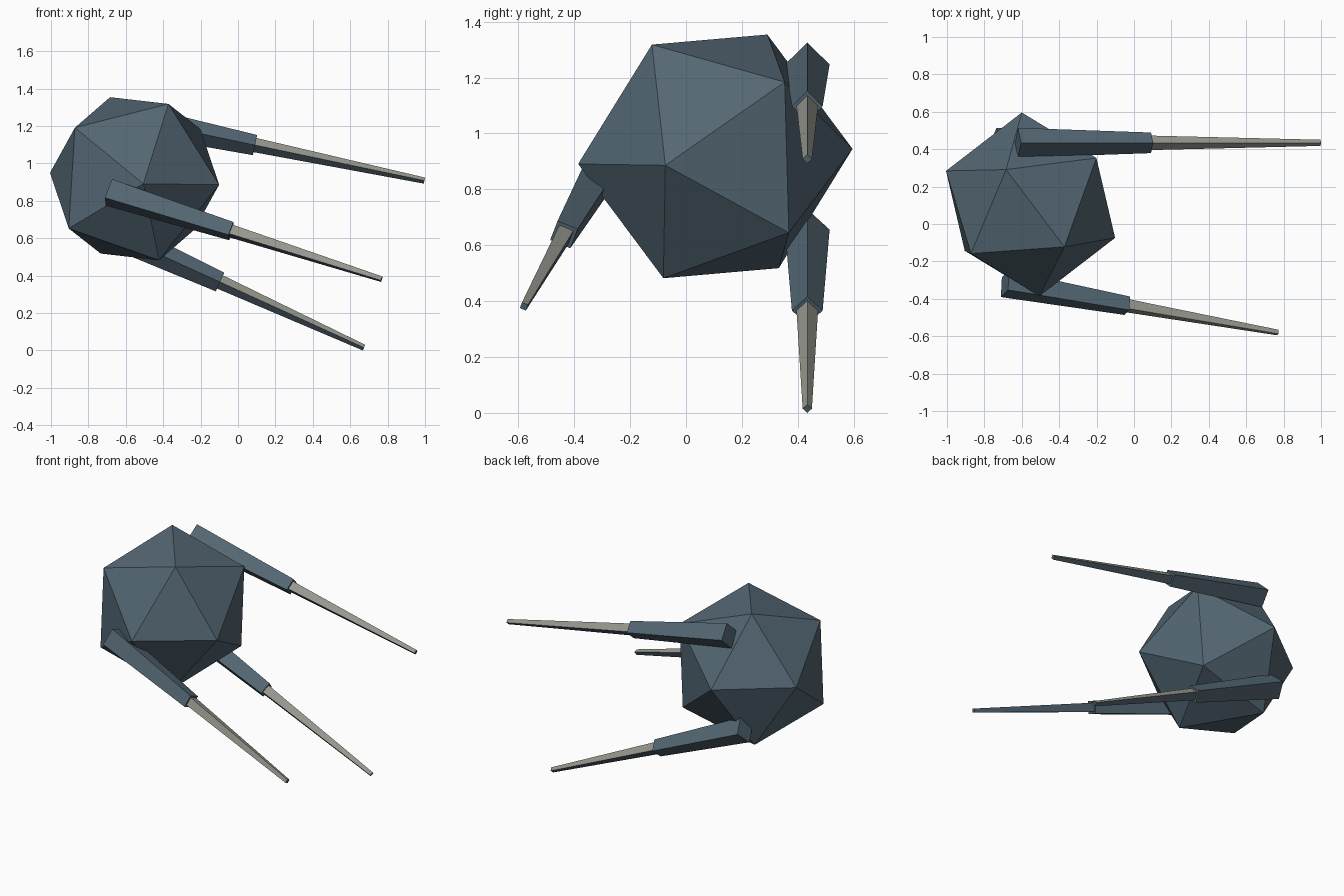
import bpy, bmesh
from mathutils import Vector

if "Cube" in bpy.data.objects:
    bpy.data.objects.remove(bpy.data.objects["Cube"])


def material(name, rgb):
    m = bpy.data.materials.new(name)
    m.diffuse_color = (*rgb, 1)
    m.use_nodes = True
    m.node_tree.nodes["Principled BSDF"].inputs["Base Color"].default_value = m.diffuse_color
    return m


BLUE = material("slate blue", (0.088, 0.135, 0.172))
GREY = material("warm grey", (0.31, 0.32, 0.275))


def finish(bm, name, mats):
    bmesh.ops.recalc_face_normals(bm, faces=bm.faces)
    me = bpy.data.meshes.new(name)
    bm.to_mesh(me)
    bm.free()
    for m in mats:
        me.materials.append(m)
    ob = bpy.data.objects.new(name, me)
    bpy.context.collection.objects.link(ob)
    return ob


def spike(name, a, b, ra, rb, up, mats):
    """Tapered square bar from a to b with a corner edge pointing up."""
    d = (b - a).normalized()
    u = (up - d * up.dot(d)).normalized()
    s = d.cross(u)
    bm = bmesh.new()
    rings = [[bm.verts.new(p + c * r) for c in (u, s, -u, -s)]
             for p, r in ((a, ra), (b, rb))]
    for i in range(4):
        j = (i + 1) % 4
        f = bm.faces.new((rings[0][i], rings[0][j], rings[1][j], rings[1][i]))
        # the two upper faces take the last colour, the lower ones the first
        if i in (0, 3):
            f.material_index = len(mats) - 1
    for r in rings:
        bm.faces.new(r)
    return finish(bm, name, mats)


# Body: tilted icosahedron, six axes mirrored through the centre
centre = Vector((-0.553, 0.105, 0.918))
axes = [(-0.131, 0.186, 0.436), (0.181, -0.227, 0.400), (0.452, -0.179, -0.032),
        (0.047, -0.491, -0.027), (0.352, 0.248, 0.266), (-0.319, -0.263, 0.273)]
bm = bmesh.new()
for ax in axes:
    for sign in (1, -1):
        bm.verts.new(centre + Vector(ax) * sign)
bmesh.ops.convex_hull(bm, input=bm.verts)
finish(bm, "body", [BLUE])

# Arms: root, joint, tip and the direction of the upper edge
arms = {
    "upper_back": ((-0.62, 0.434, 1.247), (0.091, 0.434, 1.098), (0.997, 0.434, 0.908), (0, 0, 1)),
    "lower_back": ((-0.735, 0.434, 0.656), (-0.096, 0.434, 0.366), (0.674, 0.434, 0.015), (0, 0, 1)),
    "front": ((-0.69, -0.319, 0.845), (-0.036, -0.437, 0.638), (0.768, -0.580, 0.381), (0, -0.37, 0.93)),
}
for name, pts in arms.items():
    root, joint, tip, up = map(Vector, pts)
    spike(name + "_arm", root, joint, 0.08, 0.055, up, [BLUE])
    spike(name + "_blade", joint - (tip - joint) * 0.02, tip, 0.039, 0.0165, up, [BLUE, GREY])
